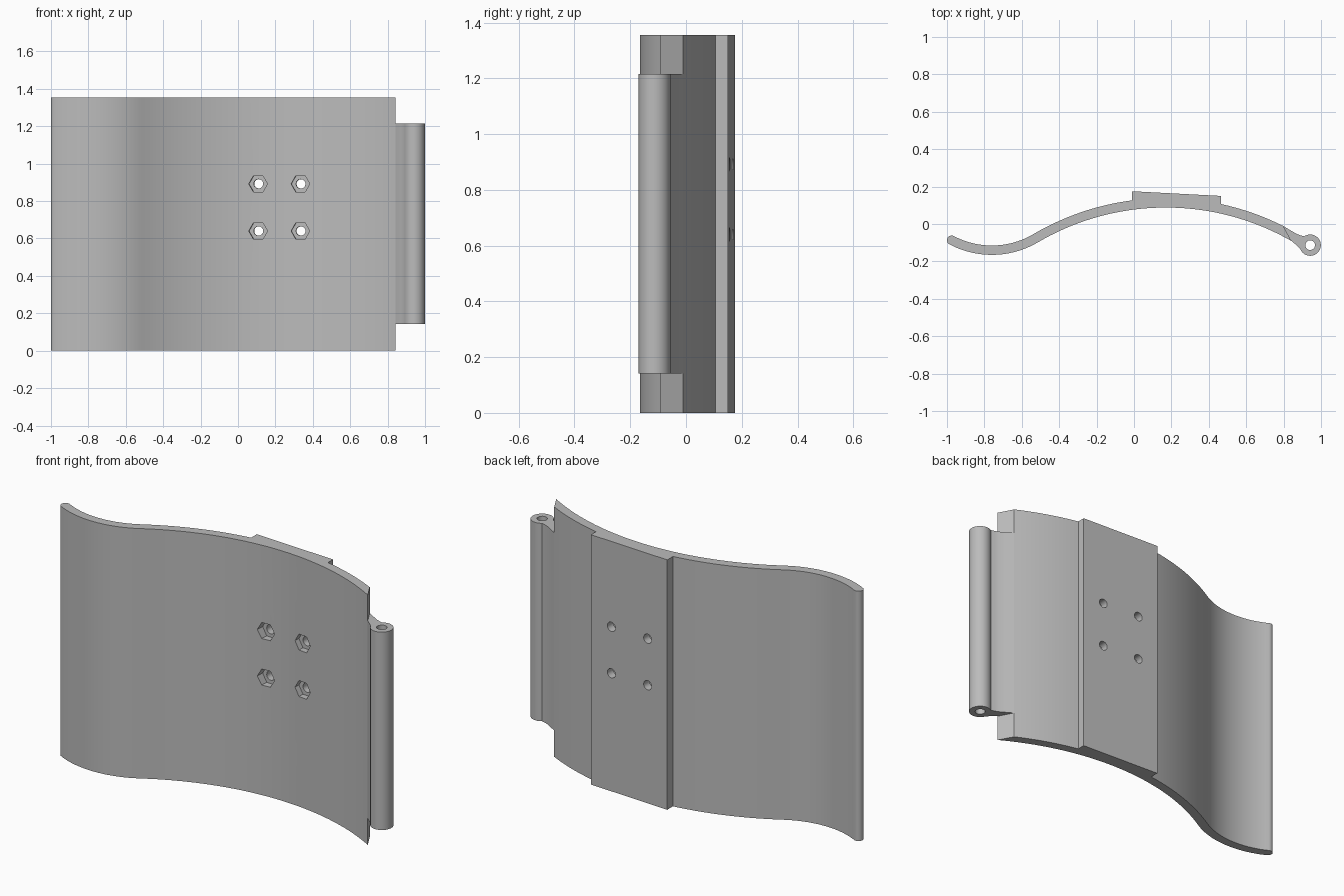
import bpy, bmesh
from math import sin, cos, asin, pi
from mathutils import Matrix

if "Cube" in bpy.data.objects:
    bpy.data.objects.remove(bpy.data.objects["Cube"], do_unlink=True)

GREY = (0.5, 0.5, 0.5, 1)
grey = bpy.data.materials.new("plain grey")
grey.use_nodes = True
grey.diffuse_color = GREY
grey.node_tree.nodes["Principled BSDF"].inputs["Base Color"].default_value = GREY


def arc(centre, r, a0, a1, n):
    """Points on an arc, angles measured clockwise from +y."""
    steps = [a0 + (a1 - a0) * i / n for i in range(n + 1)]
    return [(centre[0] + r * sin(a), centre[1] + r * cos(a)) for a in steps]


def prism(name, outline, z0, z1, matrix=Matrix()):
    """Extrude a closed outline from z0 to z1."""
    bm = bmesh.new()
    base = bm.faces.new([bm.verts.new((x, y, z0)) for x, y in outline])
    top = bmesh.ops.extrude_face_region(bm, geom=[base])["geom"]
    verts = [v for v in top if isinstance(v, bmesh.types.BMVert)]
    bmesh.ops.translate(bm, verts=verts, vec=(0, 0, z1 - z0))
    bmesh.ops.recalc_face_normals(bm, faces=bm.faces)
    bm.transform(matrix)
    mesh = bpy.data.meshes.new(name)
    bm.to_mesh(mesh)
    bm.free()
    mesh.materials.append(grey)
    obj = bpy.data.objects.new(name, mesh)
    bpy.context.collection.objects.link(obj)
    return obj


def activate(obj):
    bpy.ops.object.select_all(action="DESELECT")
    obj.select_set(True)
    bpy.context.view_layer.objects.active = obj


def cut(obj, cutter):
    activate(obj)
    mod = obj.modifiers.new("cut", "BOOLEAN")
    mod.operation = "DIFFERENCE"
    mod.solver = "EXACT"
    mod.object = cutter
    bpy.ops.object.modifier_apply(modifier=mod.name)
    bpy.data.objects.remove(cutter, do_unlink=True)


def smooth(obj):
    activate(obj)
    bpy.ops.object.shade_smooth_by_angle(angle=0.45)


# S-shaped plate: a wide arch flowing into a small reversed curl
HEIGHT, HALF = 1.355, 0.025
arch, R = (0.17, -1.263), 1.376
curl, r = (-0.76, 0.32), 0.46
bend = asin((arch[0] - curl[0]) / (R + r))
tip = 0.486
end = arc(curl, r, pi + tip, pi + tip, 1)[0]
R_out, R_in = R + HALF, R - HALF
pad_right, pad_left = (0.465, 0.15), (-0.01, 0.175)


def at_x(x, radius):
    return asin((x - arch[0]) / radius)


back_right = arc(arch, R_out, at_x(0.798, R_out), at_x(pad_right[0], R_out), 10)
back_left = arc(arch, R_out, at_x(pad_left[0], R_out), -bend, 14)
front = arc(arch, R_in, -bend, at_x(0.842, R_in), 36)
outline = (back_right + [pad_right, pad_left] + back_left
           + arc(curl, r - HALF, pi - bend, pi + tip, 24)[1:]
           + arc(end, HALF, tip, tip - pi, 12)[1:-1]
           + arc(curl, r + HALF, pi + tip, pi - bend, 24)
           + front[1:])
plate = prism("curved_plate", outline, 0, HEIGHT)

# Four bolt holes with hexagonal nut pockets, square to the pad
slope = (pad_left[1] - pad_right[1]) / (pad_right[0] - pad_left[0])
for x in (0.112, 0.338):
    for z in (0.64, 0.892):
        y = pad_left[1] - slope * (x - pad_left[0])
        place = (Matrix.Translation((x, y, z)) @ Matrix.Rotation(-slope, 4, "Z")
                 @ Matrix.Rotation(pi / 2, 4, "X"))
        hexagon = arc((0, 0), 0.05, pi / 2, pi * 2.5, 6)[:-1]
        circle = arc((0, 0), 0.025, 0, 2 * pi, 24)[:-1]
        cut(plate, prism("nut_cutter", hexagon, 0.045, 0.3, place))
        cut(plate, prism("bolt_cutter", circle, -0.1, 0.3, place))
smooth(plate)

# Hinge knuckle along the right-hand edge, bored for a pin
pin = (0.942, -0.113)
knuckle_outline = ([back_right[0], (0.84, -0.036), (0.868, -0.052), (0.888, -0.06)]
                   + arc(pin, 0.057, -0.6, 4.35, 36)
                   + [(0.872, -0.116), front[-1]])
knuckle = prism("hinge_knuckle", knuckle_outline, 0.142, 1.215)
bore = arc(pin, 0.026, 0, 2 * pi, 24)[:-1]
cut(knuckle, prism("pin_cutter", bore, 0, HEIGHT))
smooth(knuckle)
